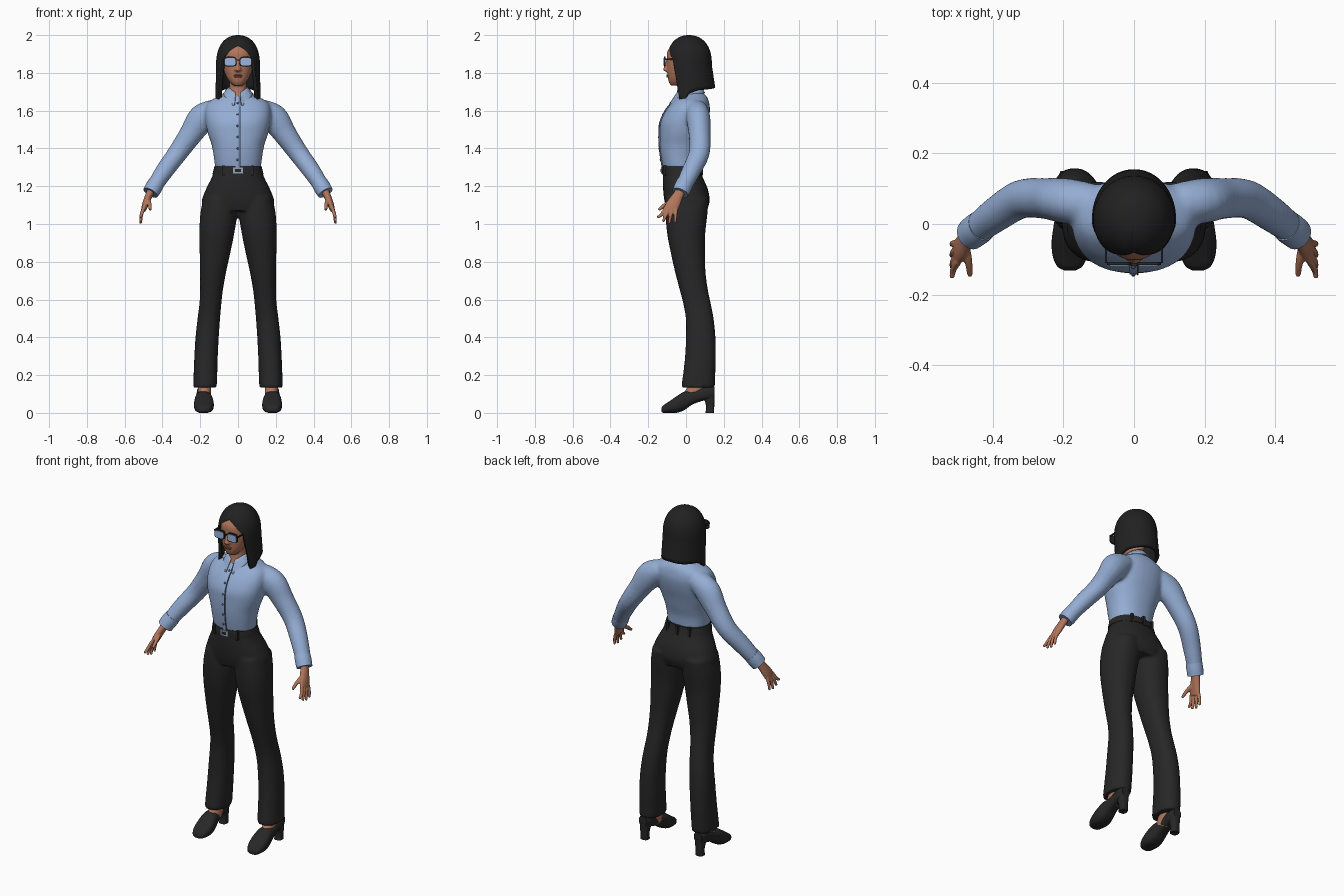
import bpy, bmesh
from math import sin, cos, pi, radians, copysign
from mathutils import Vector, Matrix

if "Cube" in bpy.data.objects:
    bpy.data.objects.remove(bpy.data.objects["Cube"], do_unlink=True)


def material(name, r, g, b):
    m = bpy.data.materials.new(name)
    m.use_nodes = True
    m.diffuse_color = (r, g, b, 1)
    node = m.node_tree.nodes["Principled BSDF"]
    node.inputs["Base Color"].default_value = (r, g, b, 1)
    node.inputs["Roughness"].default_value = 0.8
    return m


SHIRT = material("shirt blue", 0.30, 0.42, 0.66)
SEAM = material("seam blue", 0.10, 0.15, 0.26)
BLACK = material("trouser black", 0.02, 0.02, 0.02)
HAIR = material("hair black", 0.016, 0.015, 0.015)
SKIN = material("skin brown", 0.44, 0.18, 0.105)
LIPS = material("lip red", 0.32, 0.10, 0.07)
LENS = material("lens blue", 0.32, 0.47, 0.75)
METAL = material("buckle grey", 0.30, 0.36, 0.46)


def refine(rows, k=4):
    """Catmull-Rom interpolation between rows of numbers."""
    rows = [Vector(r) for r in rows]
    out = []
    for i in range(len(rows) - 1):
        p1, p2 = rows[i], rows[i + 1]
        m1 = (p2 - rows[max(i - 1, 0)]) / 2
        m2 = (rows[min(i + 2, len(rows) - 1)] - p1) / 2
        for j in range(k):
            t = j / k
            out.append(p1 * (2*t**3 - 3*t*t + 1) + m1 * (t**3 - 2*t*t + t)
                       + p2 * (3*t*t - 2*t**3) + m2 * (t**3 - t*t))
    return out + [rows[-1]]


def skin_rings(bm, rings):
    rings = [[bm.verts.new(p) for p in r] for r in rings]
    n = len(rings[0])
    for a, b in zip(rings, rings[1:]):
        for i in range(n):
            bm.faces.new((a[i], a[(i + 1) % n], b[(i + 1) % n], b[i]))
    bm.faces.new(rings[0][::-1])
    bm.faces.new(rings[-1])


def ellipse(c, u, v, n, power):
    pts = []
    for i in range(n):
        a = 2 * pi * i / n
        f = lambda q: copysign(abs(q) ** (2 / power), q)
        pts.append(c + u * f(cos(a)) + v * f(sin(a)))
    return pts


def loft(bm, rows, axis="z", n=32, power=2.25, k=4):
    """Rows are (height, x0, x1, b0, b1); b is y when lofting up, z along y."""
    rings = []
    for h, x0, x1, b0, b1 in refine(rows, k):
        x, b = (x0 + x1) / 2, (b0 + b1) / 2
        c = Vector((x, b, h)) if axis == "z" else Vector((x, h, b))
        v = Vector((0, 1, 0)) if axis == "z" else Vector((0, 0, 1))
        rings.append(ellipse(c, Vector(((x1 - x0) / 2, 0, 0)), v * (b1 - b0) / 2, n, power))
    skin_rings(bm, rings)


def sym(rows):
    """Rows (height, half width, b0, b1) made symmetrical in x."""
    return [(h, -w, w, b0, b1) for h, w, b0, b1 in rows]


def tube(bm, pts, n=20, k=4):
    """Rows are (x, y, z, radius across, radius in depth)."""
    pts = refine(pts, k)
    rings = []
    for i, p in enumerate(pts):
        d = (pts[min(i + 1, len(pts) - 1)] - pts[max(i - 1, 0)]).to_3d().normalized()
        u = d.cross(Vector((0, 1, 0))).normalized()
        rings.append(ellipse(p.to_3d(), u * p[3], d.cross(u) * p[4], n, 2))
    skin_rings(bm, rings)


def box(bm, centre, size):
    bmesh.ops.create_cube(bm, size=1, matrix=Matrix.Translation(centre) @ Matrix.Diagonal((*size, 1)))


def mirror(bm):
    new = bmesh.ops.duplicate(bm, geom=bm.verts[:] + bm.edges[:] + bm.faces[:])["geom"]
    bmesh.ops.scale(bm, vec=(-1, 1, 1), verts=[g for g in new if isinstance(g, bmesh.types.BMVert)])


def shell(bm, point, t0, t1, nt, ns):
    """Open sheet of points over an angle range and a 0..1 drop."""
    g = [[bm.verts.new(point(t0 + (t1 - t0) * i / nt, j / ns)) for j in range(ns + 1)] for i in range(nt + 1)]
    for a, b in zip(g, g[1:]):
        for j in range(ns):
            bm.faces.new((a[j], a[j + 1], b[j + 1], b[j]))
    bmesh.ops.remove_doubles(bm, verts=bm.verts, dist=0.0002)


def finish(name, bm, mat, voxel=0, solid=0, smooth=4, angle=45):
    bmesh.ops.recalc_face_normals(bm, faces=bm.faces)
    me = bpy.data.meshes.new(name)
    bm.to_mesh(me)
    bm.free()
    me.materials.append(mat)
    me.polygons.foreach_set("use_smooth", [True] * len(me.polygons))
    me.set_sharp_from_angle(angle=radians(angle))
    ob = bpy.data.objects.new(name, me)
    bpy.context.collection.objects.link(ob)
    if voxel:
        m = ob.modifiers.new("blend", "REMESH")
        m.mode, m.voxel_size, m.use_smooth_shade = "VOXEL", voxel, True
        m = ob.modifiers.new("relax", "SMOOTH")
        m.factor, m.iterations = 0.5, smooth
    if solid:
        m = ob.modifiers.new("thickness", "SOLIDIFY")
        m.thickness, m.offset = solid, -1
    return ob


def lookup(table, x):
    for (a, p), (b, q) in zip(table, table[1:]):
        if x <= b:
            return p + (q - p) * (x - a) / (b - a)
    return table[-1][1]


# Shirt: sleeves blended into the torso
TORSO = [(1.295, .121, -.122, .066), (1.36, .129, -.133, .07), (1.42, .14, -.139, .085),
         (1.48, .16, -.139, .10), (1.54, .172, -.135, .117), (1.60, .175, -.108, .127),
         (1.645, .158, -.074, .122), (1.675, .105, -.052, .11), (1.70, .06, -.04, .085)]
bm = bmesh.new()
tube(bm, [(.12, .055, 1.605, .058, .06), (.19, .065, 1.56, .075, .064), (.25, .072, 1.475, .062, .058),
          (.32, .07, 1.375, .053, .055), (.39, .027, 1.28, .048, .05), (.452, -.02, 1.185, .04, .042)])
mirror(bm)
loft(bm, sym(TORSO))
finish("shirt", bm, SHIRT, voxel=.01)

# Cuffs
bm = bmesh.new()
tube(bm, [(.43, -.004, 1.22, .043, .046), (.445, -.016, 1.195, .045, .047), (.463, -.03, 1.165, .043, .045)])
mirror(bm)
finish("cuffs", bm, SHIRT)

# Placket, seam and buttons down the shirt front
front = [(z, f) for z, w, f, b in TORSO[:-1]]
for name, x0, x1, lift, mat in (("placket", -.014, .014, .004, SHIRT), ("placket_seam", .008, .013, .006, SEAM)):
    bm = bmesh.new()
    loft(bm, [(z, x0, x1, f - lift, f + .012) for z, f in front], n=8, power=5)
    finish(name, bm, mat)
bm = bmesh.new()
for i in range(6):
    z = 1.34 + i * .06
    bmesh.ops.create_uvsphere(bm, u_segments=10, v_segments=6, radius=.006,
                              matrix=Matrix.Translation((-.002, lookup(front, z) - .004, z)))
finish("buttons", bm, SEAM)


# Folded collar with front points
def collar_point(t, s):
    a = min(t, 360 - t)
    low = lookup([(0, 1.64), (26, 1.625), (60, 1.675), (100, 1.69), (180, 1.695)], a)
    high = lookup([(0, 1.69), (60, 1.72), (180, 1.735)], a)
    t = radians(t)
    depth = lookup([(0, .062 + .048 * s), (90, .06 + .03 * s), (180, .06 + .03 * s)], a)
    return ((.052 + .03 * s) * sin(t), .012 - depth * cos(t), high + (low - high) * s)


bm = bmesh.new()
shell(bm, collar_point, 14, 346, 48, 4)
finish("collar", bm, SHIRT, solid=.006)

# Trousers: two flared legs blended into the hips
bm = bmesh.new()
loft(bm, [(.135, .113, .236, -.026, .153), (.2, .11, .235, -.016, .155), (.3, .107, .231, -.005, .158),
          (.4, .102, .225, 0, .156), (.5, .095, .214, -.001, .146), (.58, .088, .204, -.015, .131),
          (.65, .08, .201, -.033, .116), (.75, .062, .201, -.059, .103), (.85, .04, .203, -.081, .101),
          (.95, .02, .204, -.1, .102), (1.05, .005, .2, -.108, .113), (1.14, .012, .183, -.106, .12)])
mirror(bm)
loft(bm, sym([(1.07, .18, -.1, .11), (1.12, .192, -.114, .125), (1.18, .172, -.121, .117),
              (1.24, .142, -.123, .092), (1.29, .123, -.121, .07)]))
finish("trousers", bm, BLACK, voxel=.009, smooth=3)

# Belt, loops and buckle
bm = bmesh.new()
loft(bm, sym([(1.263, .135, -.128, .086), (1.285, .13, -.128, .079), (1.306, .125, -.126, .073)]))
finish("belt", bm, BLACK)
bm = bmesh.new()
for x, y in ((.075, -.112), (-.075, -.112), (.07, .066), (-.07, .066), (0, .08)):
    box(bm, (x, y, 1.283), (.014, .018, .055))
finish("belt_loops", bm, BLACK)
bm = bmesh.new()
box(bm, (0, -.129, 1.283), (.052, .008, .032))
finish("buckle", bm, METAL)
bm = bmesh.new()
box(bm, (0, -.131, 1.283), (.03, .008, .014))
finish("buckle_opening", bm, BLACK)

# Feet and heeled shoes
bm = bmesh.new()
tube(bm, [(.178, .07, .18, .035, .04), (.178, .05, .12, .035, .045), (.178, .03, .08, .035, .05)])
mirror(bm)
finish("ankles", bm, SKIN)
bm = bmesh.new()
loft(bm, [(-.131, .165, .197, .006, .024), (-.12, .146, .217, 0, .04), (-.09, .132, .23, 0, .06),
          (-.05, .128, .233, 0, .088), (-.01, .135, .228, .014, .112), (.03, .143, .222, .042, .116),
          (.08, .148, .218, .062, .132), (.12, .148, .218, .07, .142), (.15, .158, .208, .085, .14)], "y", power=2.6)
loft(bm, [(0, .16, .206, .103, .148), (.04, .16, .206, .106, .15), (.1, .153, .213, .085, .152)], power=3)
mirror(bm)
finish("shoes", bm, BLACK)

# Hands: palm, four fingers and thumb
bm = bmesh.new()
tube(bm, [(.45, -.018, 1.2, .024, .028), (.468, -.037, 1.16, .02, .027), (.488, -.065, 1.11, .018, .036),
          (.5, -.082, 1.075, .013, .037)])
for i, (y, z) in enumerate(((-.152, 1.035), (-.122, 1.012), (-.09, 1.002), (-.058, 1.008))):
    base = -.106 + i * .018
    tube(bm, [(.497, base, 1.09, .01, .01), (.511, (base + y) / 2, 1.05, .0095, .0095), (.515, y, z, .007, .007)], n=10)
tube(bm, [(.478, -.06, 1.13, .013, .013), (.468, -.105, 1.105, .011, .012), (.464, -.145, 1.075, .008, .008)], n=10)
mirror(bm)
finish("hands", bm, SKIN, voxel=.004, smooth=2)

# Head, neck and nose
bm = bmesh.new()
loft(bm, sym([(1.733, .022, -.08, -.03), (1.75, .042, -.09, 0), (1.78, .062, -.097, .04), (1.82, .077, -.1, .08),
              (1.86, .084, -.101, .1), (1.91, .083, -.1, .108), (1.945, .07, -.076, .095), (1.968, .045, -.045, .07)]))
loft(bm, sym([(1.64, .055, -.07, .07), (1.69, .05, -.05, .065), (1.74, .046, -.044, .06), (1.8, .048, -.04, .06)]))
loft(bm, sym([(1.806, .012, -.108, -.08), (1.816, .018, -.122, -.08), (1.835, .012, -.115, -.08),
              (1.875, .008, -.102, -.08)]), n=12)
finish("head", bm, SKIN, voxel=.005, smooth=3)
bm = bmesh.new()
for z, w in ((1.787, .024), (1.779, .02)):
    loft(bm, [(-.104, -w / 2, w / 2, z - .002, z + .002), (-.1, -w, w, z - .004, z + .004),
              (-.085, -w, w, z - .004, z + .004)], "y", n=16, power=2)
finish("lips", bm, LIPS)

# Glasses: frames, side arms, bridge and lenses
bm = bmesh.new()
loft(bm, [(-.116, .008, .076, 1.834, 1.886), (-.108, .008, .076, 1.834, 1.886)], "y", power=4, k=1)
box(bm, (.079, -.055, 1.873), (.006, .11, .008))
mirror(bm)
box(bm, (0, -.114, 1.868), (.024, .006, .007))
finish("glasses_frame", bm, BLACK)
bm = bmesh.new()
loft(bm, [(-.119, .013, .07, 1.839, 1.879), (-.112, .013, .07, 1.839, 1.879)], "y", power=4, k=1)
mirror(bm)
finish("lenses", bm, LENS)


# Centre-parted hair with two long front locks
def hair_point(t, s):
    a = min(t, 360 - t)
    low = lookup([(0, 1.952), (22, 1.922), (47, 1.872), (60, 1.66), (72, 1.645), (90, 1.69),
                  (110, 1.708), (180, 1.722)], a)
    z = 2 - (2 - low) * s ** 1.8
    f = max(0, 1 - max(0, (z - 1.84) / .16) ** 2.4) ** (1 / 2.2)
    drop = max(0, 1.84 - z)
    depth = (.122 - drop * .12) if a < 90 else .122 + drop * .15
    t = radians(t)
    part = .006 * max(0, 1 - a / 12) * s
    return ((.116 + drop * .02) * f * sin(t), .015 - depth * f * cos(t), z - part)


bm = bmesh.new()
shell(bm, hair_point, 0, 360, 96, 24)
hair = finish("hair", bm, HAIR, solid=.02, angle=60)
